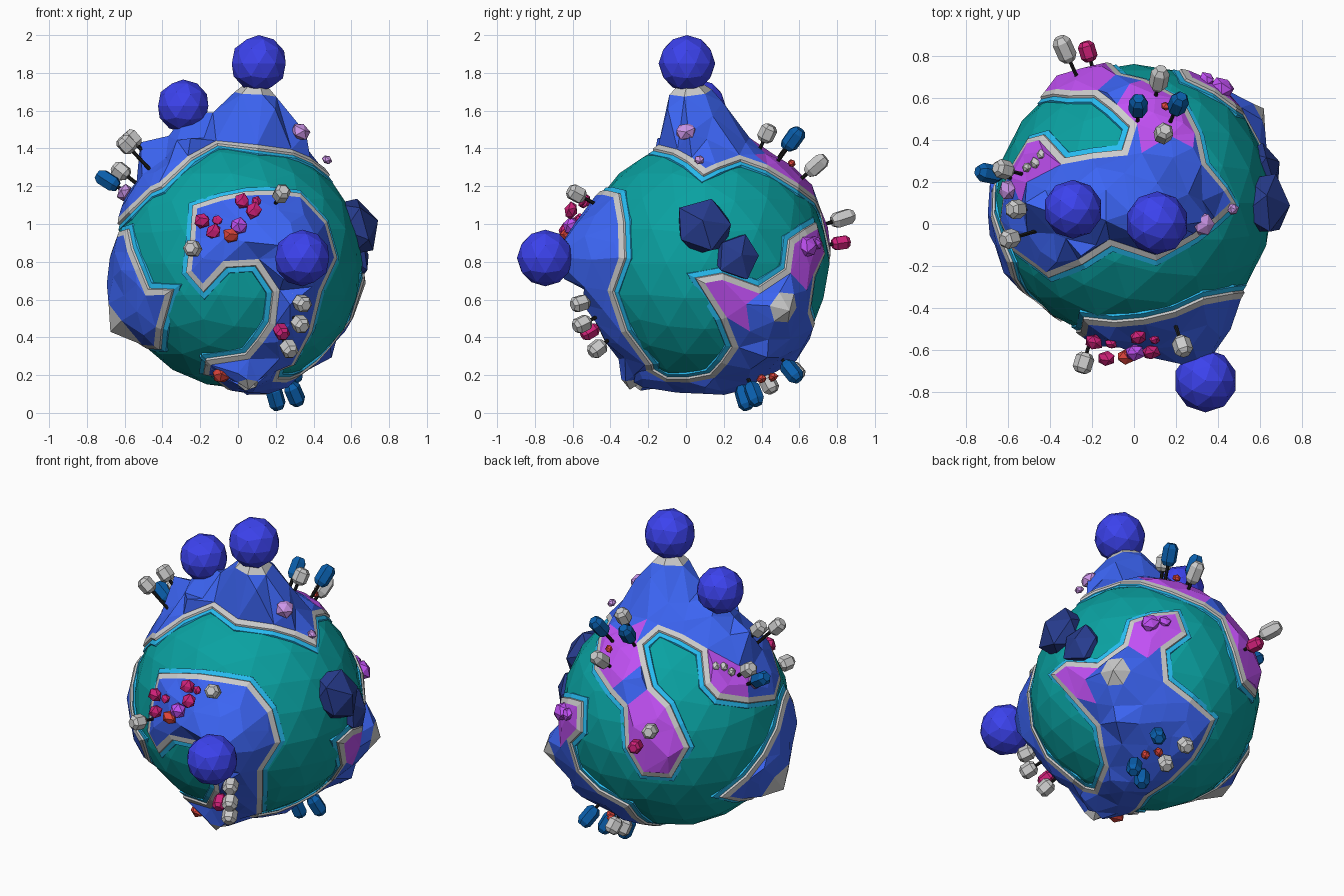
import bpy, bmesh, random
from math import sin, cos, pi, sqrt, radians
from mathutils import Vector, Matrix
from mathutils.geometry import delaunay_2d_cdt

if "Cube" in bpy.data.objects:
    bpy.data.objects.remove(bpy.data.objects["Cube"])

random.seed(4)
C, R = Vector((0, 0.10, 0.79)), 0.66          # planet centre and radius


def mat(name, rgb):
    m = bpy.data.materials.new(name)
    m.diffuse_color = (*rgb, 1)
    m.use_nodes = True
    m.node_tree.nodes["Principled BSDF"].inputs["Base Color"].default_value = m.diffuse_color
    return m


OCEAN = mat("ocean", (.003, .36, .36))
SHALLOW = mat("shallow", (.02, .50, .88))
LAND = mat("land", (.045, .13, .90))
BLOOM = mat("bloom", (.53, .08, .90))
MOON = mat("moon", (.045, .055, .85))
PINK = mat("pink", (.62, .015, .19))
BLUE = mat("blue", (.003, .115, .42))
NAVY = mat("navy", (.02, .045, .27))
RED = mat("red", (.75, .06, .045))
LILAC = mat("lilac", (.60, .30, .80))
BLACK = mat("black", (.01, .01, .01))


def add(name, bm, mats=()):
    me = bpy.data.meshes.new(name)
    bm.to_mesh(me)
    bm.free()
    for m in mats:
        me.materials.append(m)
    ob = bpy.data.objects.new(name, me)
    bpy.context.collection.objects.link(ob)
    return ob


# Viewing axes: coastlines are drawn in a flat view and wrapped on the sphere
def axes(toward):
    c = Vector(toward).normalized()
    r = Vector((0, 0, 1)).cross(c).normalized()
    return r, c.cross(r), c


E, A35 = radians(22), radians(35)
VIEWS = {
    'F': axes((0, -1, 0)), 'R': axes((1, 0, 0)),
    'T': (Vector((1, 0, 0)), Vector((0, 1, 0)), Vector((0, 0, 1))),
    'K': axes((-sin(A35) * cos(E), cos(A35) * cos(E), sin(E))),
    'U': axes((sin(A35) * cos(E), cos(A35) * cos(E), -sin(E))),
}
ORIGIN = {'F': (0, .79), 'R': (.10, .79), 'T': (0, .10), 'K': (0, 0), 'U': (0, 0)}


def wrap(view, a, b):
    r, u, c = VIEWS[view]
    a, b = (a - ORIGIN[view][0]) / R, (b - ORIGIN[view][1]) / R
    return (r * a + u * b + c * sqrt(max(0, 1 - a * a - b * b))).normalized()


# Mountains: direction, height, spread, bare-rock angle (fractions of R / radians)
PEAKS = [(Vector(d).normalized(), h, s, g) for d, h, s, g in [
    ((.11, -.09, 1.07), .48, .42, .13), ((-.29, -.03, .85), .22, .32, 0),
    ((-.5, 0, .62), .18, .22, 0), ((.34, -.08, .65), .12, .2, 0),
    ((-.25, -.25, .66), .10, .18, 0),
    ((.34, -.86, .04), .24, .42, 0), ((.07, -.5, -.84), .12, .22, .09),
    ((-.88, -.15, -.47), .12, .36, .2), ((.77, .56, -.31), .15, .26, .12),
    ((.6, .4, -.6), .12, .3, 0)]]
# Purple biomes: direction, angular radius
BIOMES = [(wrap('T', .12, .52), .30), (wrap('K', -.12, -.1), .36), (wrap('T', -.50, .30), .25),
          (wrap('R', .62, .86), .22), (wrap('R', .22, .60), .19)]


def continent(name, coast):
    dirs = [wrap(*p) for p in coast]
    mid = sum(dirs, Vector()).normalized()
    ex = mid.orthogonal().normalized()
    ey = mid.cross(ex)

    def flat(d):
        t = d - mid * d.dot(mid)
        return Vector((t.dot(ex), t.dot(ey))).normalized() * mid.angle(d)

    def ball(p):
        a = p.length
        if a < 1e-6:
            return mid.copy()
        return mid * cos(a) + (ex * p.x + ey * p.y) * (sin(a) / a)

    # split long coast edges
    pts = []
    for d, e in zip(dirs, dirs[1:] + dirs[:1]):
        n = max(1, round(d.angle(e) / .24))
        pts += [flat(d.lerp(e, i / n).normalized()) for i in range(n)]
    n = len(pts)
    if sum(pts[i - 1].x * pts[i].y - pts[i].x * pts[i - 1].y for i in range(n)) < 0:
        pts.reverse()

    def offset(k):
        out = []
        for i, p in enumerate(pts):
            a, b = (p - pts[i - 1]).normalized(), (pts[(i + 1) % n] - p).normalized()
            t = (a + b).normalized()
            m = Vector((t.y, -t.x)) / max(.6, t.dot(a))
            out.append(p + m * k)
        return out

    bm = bmesh.new()
    # stepped shore: shallow water, then grey beach
    rings = [[bm.verts.new(C + ball(p) * R * r) for p in offset(k)]
             for k, r in ((.080, .985), (.075, 1.005), (.034, 1.009), (.028, 1.026), (-.02, 1.036))]
    for j in range(4):
        for i in range(n):
            f = bm.faces.new((rings[j][i - 1], rings[j][i], rings[j + 1][i], rings[j + 1][i - 1]))
            f.material_index = 0 if j < 2 else 1
    # faceted land with mountains
    edge = offset(-.02)
    inner = []
    for a in range(-9, 10):
        for b in range(-9, 10):
            inner.append(Vector((a * .2 + b % 2 * .1 + random.uniform(-.04, .04),
                                 b * .18 + random.uniform(-.04, .04))))
    for d, h, s, g in PEAKS:
        if d.angle(mid) < 2:
            q = flat(d)
            inner = [p for p in inner if (p - q).length > max(.1, g * 1.5)] + [q]
            if g:
                inner += [q + Vector((cos(k * pi / 3), sin(k * pi / 3))) * g for k in range(6)]
    inner = [p for p in inner if min((p - e).length for e in edge) > .08]
    vs, _, fs, orig, _, _ = delaunay_2d_cdt(edge + inner, [], [list(range(n))], 1, 1e-5)
    made = {}
    for f in fs:
        for i in f:
            if i in made:
                continue
            d = ball(vs[i])
            r = 1.036
            if not any(o < n for o in orig[i]):
                r = 1.04 + random.uniform(0, .035)
                r += max(h * max(0, 1 - d.angle(c) / s) for c, h, s, g in PEAKS)
            made[i] = bm.verts.new(C + d * R * r)
        face = bm.faces.new([made[i] for i in f])
        d = (face.calc_center_median() - C).normalized()
        face.material_index = 2
        if any(d.angle(b) < s for b, s in BIOMES):
            face.material_index = 3
        if any(d.angle(c) < g for c, h, s, g in PEAKS):
            face.material_index = 1
    bmesh.ops.remove_doubles(bm, verts=bm.verts, dist=1e-4)
    bm.normal_update()
    for f in bm.faces:
        if f.normal.dot(f.calc_center_median() - C) < 0:
            f.normal_flip()
    add(name, bm, (SHALLOW, None, LAND, BLOOM))


def icoball(name, pos, rad, sub, m):
    bm = bmesh.new()
    bmesh.ops.create_icosphere(bm, subdivisions=sub, radius=rad, matrix=Matrix.Translation(pos))
    add(name, bm, (m,))


icoball("ocean", C, R, 3, OCEAN)
continent("north_continent", [
    ('T', -.56, -.11), ('T', -.45, -.19), ('T', -.40, -.23), ('T', -.25, -.17), ('T', -.11, -.08),
    ('T', .10, -.15), ('T', .28, -.05), ('F', .47, 1.28), ('T', .42, .16), ('T', .32, .28),
    ('T', .29, .42), ('T', .21, .58), ('K', -.36, .145), ('K', -.28, .06), ('K', -.27, -.17),
    ('K', -.185, -.32), ('K', -.035, -.33), ('K', .055, -.17), ('K', -.05, .06), ('K', -.15, .16),
    ('T', 0, .46), ('T', -.04, .33), ('T', -.33, .29), ('T', -.43, .40), ('K', .24, .12),
    ('T', -.585, .23), ('K', .55, .10)])
continent("front_continent", [
    ('F', -.22, 1.08), ('F', .05, 1.15), ('F', .32, 1.14), ('F', .45, 1.0), ('F', .50, .82),
    ('F', .42, .65), ('F', .37, .44), ('F', .28, .27), ('F', .10, .20), ('F', -.16, .22),
    ('F', -.15, .28), ('F', .05, .31), ('F', .18, .48), ('F', .20, .65), ('F', .10, .80),
    ('F', -.07, .79), ('F', -.18, .67), ('F', -.25, .75), ('F', -.23, .92)])
continent("south_continent", [
    ('R', .08, .70), ('R', .20, .51), ('R', .26, .36), ('R', .14, .21), ('R', -.10, .19),
    ('F', .22, .28), ('F', -.15, .26), ('U', 0, -.6), ('U', .24, -.4), ('U', .34, -.19),
    ('U', .06, .0), ('U', .04, .19), ('U', .16, .29), ('U', .12, .41), ('R', .62, .95),
    ('R', .55, .90), ('R', .53, .75), ('R', .38, .65), ('R', .19, .72)])
continent("west_continent", [
    ('F', -.58, .95), ('F', -.52, .76), ('F', -.47, .64), ('F', -.36, .64), ('F', -.41, .46),
    ('F', -.42, .36), ('K', .28, -.46), ('K', .5, -.23), ('K', .61, .06)])

# Floating round moons resting on the peaks
for i, (p, r) in enumerate([((.11, .005, 1.85), .15), ((-.29, .07, 1.625), .14),
                            ((.34, -.745, .82), .15)]):
    icoball(f"moon_{i}", Vector(p), r, 2, MOON)


def place(pos):
    d = (Vector(pos) - C).normalized()
    return Matrix.Translation(pos) @ d.to_track_quat('Z', 'Y').to_matrix().to_4x4()


def tree(name, pos, m, rad=.045, half=.06):
    # faceted hexagonal crown on a thin stem
    M = place(pos)
    bm = bmesh.new()
    for z, k in ((-half, .6), (-half * .6, 1), (half * .6, 1), (half, .6)):
        for i in range(6):
            bm.verts.new(M @ Vector((cos(i * pi / 3) * rad * k, sin(i * pi / 3) * rad * k, z)))
    bmesh.ops.convex_hull(bm, input=bm.verts)
    add(name + "_crown", bm, (m,) if m else ())
    low = R * 1.03 - (Vector(pos) - C).length
    bm = bmesh.new()
    bmesh.ops.create_cone(bm, segments=6, radius1=.01, radius2=.01, depth=max(.02, -low), cap_ends=True,
                          matrix=M @ Matrix.Translation((0, 0, min(-.01, low / 2))))
    add(name + "_stem", bm, (BLACK,))


TREES = {
    None: [(-.56, .07, 1.45), (-.59, -.07, 1.42), (-.62, .26, 1.28), (-.33, .83, 1.03), (.12, .69, 1.31),
           (.14, .43, 1.48), (.23, -.58, 1.16), (-.24, -.66, .87), (.34, -.56, .58), (.33, -.55, .47),
           (.27, -.47, .34), (.13, .44, .15), (.10, .58, .22)],
    BLUE: [(-.69, .24, 1.23), (.02, .56, 1.45), (.21, .57, 1.45), (.20, .31, .08), (.30, .36, .10),
           (.29, .56, .22)],
    PINK: [(-.22, .82, .90), (.23, -.51, .43)]}
for m, spots in TREES.items():
    for i, p in enumerate(spots):
        big = m is BLUE or i in (3, 4)
        tree(f"{m.name if m else 'grey'}_tree_{i}", p, m, .045 if m is not PINK else .04,
             .065 if big else .048)


def rock(name, pos, size, m, flat=.8):
    bm = bmesh.new()
    bmesh.ops.create_icosphere(bm, subdivisions=1, radius=1)
    for v in bm.verts:
        v.co *= random.uniform(.85, 1.12)
    bm.transform(place(pos) @ Matrix.Diagonal((size, size, size * flat, 1)))
    add(name, bm, (m,) if m else ())


# Rocks, bushes and the two dark islands
ROCKS = [
    (NAVY, .165, (.615, .09, .98)), (NAVY, .135, (.60, .27, .83)),
    (PINK, .045, (-.19, -.56, 1.02)), (PINK, .045, (.02, -.54, 1.12)), (PINK, .048, (.08, -.61, 1.07)),
    (PINK, .045, (-.13, -.64, .96)), (PINK, .028, (.10, -.55, 1.12)), (PINK, .03, (-.11, -.57, 1.02)),
    (RED, .045, (-.04, -.63, .94)), (BLOOM, .05, (0, -.61, .99)), (RED, .05, (-.09, -.27, .20)),
    (RED, .03, (.2, .46, .19)), (RED, .03, (.25, .40, .18)), (RED, .025, (.15, .56, 1.32)),
    (LILAC, .058, (.33, 0, 1.49)), (LILAC, .03, (.47, .07, 1.34)), (BLOOM, .06, (.42, .65, .88)),
    (BLOOM, .04, (.35, .69, .90)), (None, .03, (-.47, .29, 1.27)), (None, .028, (-.44, .33, 1.28)),
    (None, .028, (-.51, .27, 1.24)), (None, .025, (.30, -.52, .62)), (LILAC, .05, (-.60, .16, 1.17))]
for i, (m, s, p) in enumerate(ROCKS):
    rock("dark_island_%d" % i if m is NAVY else "rock_%d" % i, p, s, m)
